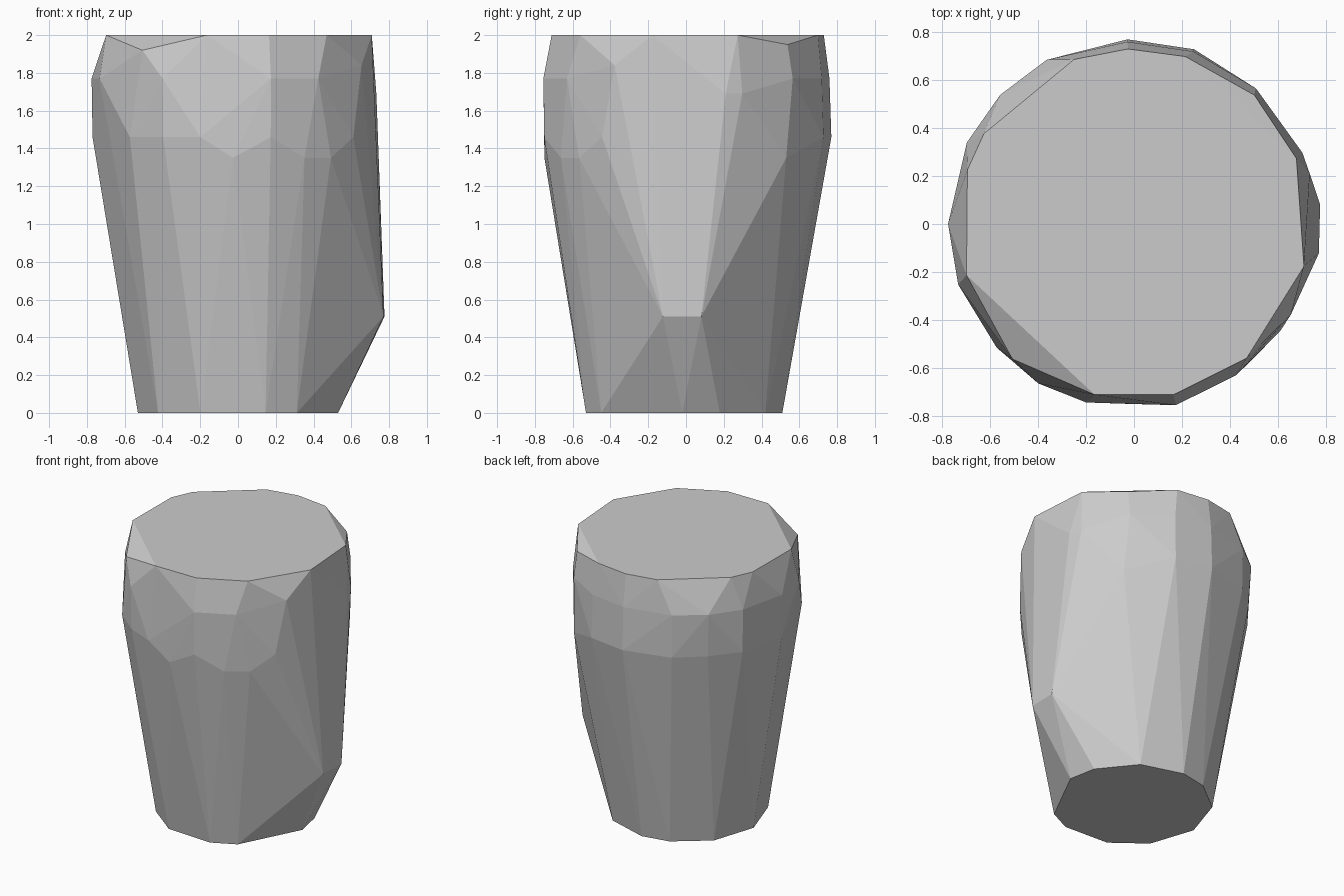
import bpy
import bmesh
from math import cos, sin, radians

cube = bpy.data.objects.get("Cube")
if cube:
    bpy.data.objects.remove(cube, do_unlink=True)

# Single plain grey
grey = bpy.data.materials.new("stone grey")
grey.use_nodes = True
colour = (0.6, 0.6, 0.6, 1)
grey.diffuse_color = colour
grey.node_tree.nodes["Principled BSDF"].inputs["Base Color"].default_value = colour


def add_ring(bm, height, radius, angles, shift_y=0):
    """Add points around the axis, to be wrapped by the hull."""
    for angle in angles:
        a = radians(angle)
        bm.verts.new((radius * cos(a), radius * sin(a) + shift_y, height))


bm = bmesh.new()

# Flat foot, slightly forward
add_ring(bm, 0, 0.53, (0, 22, 56, 90, 112, 144, 180, 217, 248, 286, 306), -0.02)

# Low bulge on the left side
add_ring(bm, 0.51, 0.78, (-9, 6))

# Lower shoulder, with a few points dropped for chipped facets
add_ring(bm, 1.46, 0.77, (71, 92, 118, 154, 180, 222, 239, 255, 283))
add_ring(bm, 1.46, 0.755, (324, 136))
add_ring(bm, 1.35, 0.75, (45, 268, 298, 311))

# Upper shoulder
add_ring(bm, 1.77, 0.775, (118, 136, 154, 180, 199, 239, 283))
add_ring(bm, 1.77, 0.76, (48, 71, 92, 304))
add_ring(bm, 1.69, 0.762, (16, 23))
add_ring(bm, 1.84, 0.755, (330,))

# Flat rim, with two chipped corners
add_ring(bm, 2, 0.73, (22, 73, 92, 110, 149, 162, 197, 257, 283, 310, 346))
add_ring(bm, 1.95, 0.735, (47,))
add_ring(bm, 1.92, 0.757, (228,))

# Wrap the points and tidy the flat faces
hull = bmesh.ops.convex_hull(bm, input=bm.verts[:])
spare = {v for v in hull["geom_interior"] + hull["geom_unused"]
         if isinstance(v, bmesh.types.BMVert)}
bmesh.ops.delete(bm, geom=list(spare), context="VERTS")
bmesh.ops.dissolve_limit(bm, angle_limit=radians(1),
                         verts=bm.verts[:], edges=bm.edges[:])
bmesh.ops.recalc_face_normals(bm, faces=bm.faces[:])

mesh = bpy.data.meshes.new("faceted_stone")
bm.to_mesh(mesh)
bm.free()
mesh.materials.append(grey)
stone = bpy.data.objects.new("faceted_stone", mesh)
bpy.context.collection.objects.link(stone)
